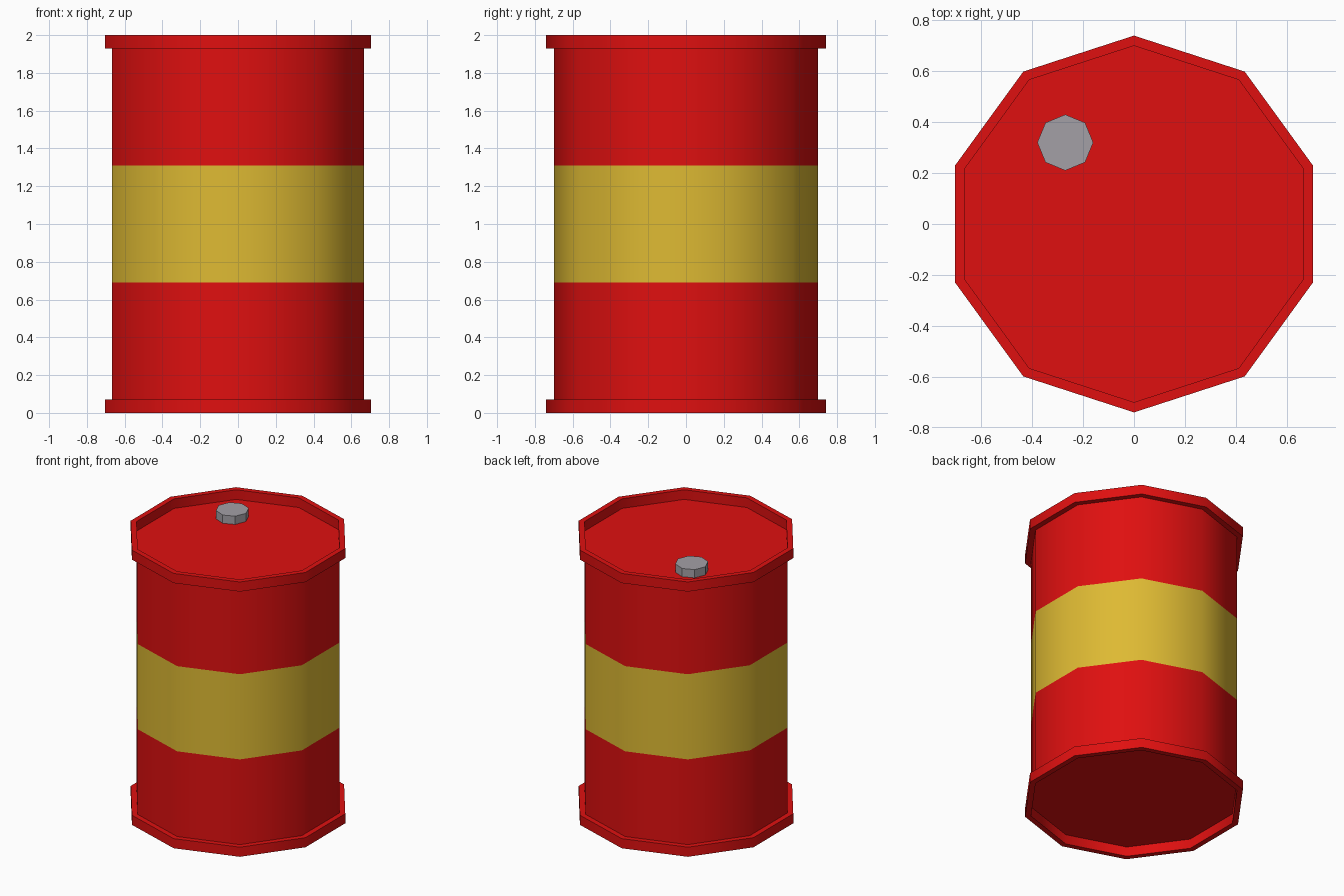
import bpy, bmesh, math

if "Cube" in bpy.data.objects:
    bpy.data.objects.remove(bpy.data.objects["Cube"])


def material(name, rgb):
    m = bpy.data.materials.new(name)
    m.diffuse_color = (*rgb, 1.0)
    m.use_nodes = True
    m.node_tree.nodes["Principled BSDF"].inputs["Base Color"].default_value = m.diffuse_color
    return m


RED = material("red paint", (0.74, 0.005, 0.005))
YELLOW = material("yellow paint", (0.73, 0.49, 0.033))
GREY = material("grey metal", (0.37, 0.35, 0.38))


def lathe(name, profile, sides, mats, closed=False, start=0.0, centre=(0, 0), angle=50):
    """Spin (radius, z) points about z; open profiles get end caps."""
    bm = bmesh.new()
    rings = []
    for r, z in profile:
        ring = []
        for i in range(sides):
            a = start + math.tau * i / sides
            ring.append(bm.verts.new((centre[0] + r * math.cos(a),
                                      centre[1] + r * math.sin(a), z)))
        rings.append(ring)
    pairs = list(zip(rings, rings[1:]))
    if closed:
        pairs.append((rings[-1], rings[0]))
    else:
        bm.faces.new(rings[0][::-1])
        bm.faces.new(rings[-1])
    for lo, hi in pairs:
        for i in range(sides):
            j = (i + 1) % sides
            bm.faces.new((lo[i], lo[j], hi[j], hi[i]))
    bmesh.ops.recalc_face_normals(bm, faces=bm.faces)
    mesh = bpy.data.meshes.new(name)
    bm.to_mesh(mesh)
    bm.free()
    for m in mats:
        mesh.materials.append(m)
    obj = bpy.data.objects.new(name, mesh)
    bpy.context.collection.objects.link(obj)
    bpy.ops.object.select_all(action='DESELECT')
    obj.select_set(True)
    bpy.context.view_layer.objects.active = obj
    bpy.ops.object.shade_smooth_by_angle(angle=math.radians(angle))
    return obj


UP = math.radians(90)

# Ten-sided drum with recessed ends and a yellow middle band
body = lathe("drum_body", [(0.70, 0.07), (0.70, 0.69), (0.70, 1.31), (0.70, 1.93)],
             10, [RED, YELLOW], start=UP)
for p in body.data.polygons:
    if abs(p.normal.z) < 0.5 and 0.69 < p.center.z < 1.31:
        p.material_index = 1

# Raised rims at both ends
for name, z in (("bottom_rim", 0.0), ("top_rim", 1.93)):
    lathe(name, [(0.70, z), (0.74, z), (0.74, z + 0.07), (0.70, z + 0.07)],
          10, [RED], closed=True, start=UP)

# Filler cap on the lid
lathe("filler_cap", [(0.11, 1.93), (0.11, 1.99)], 8, [GREY],
      centre=(-0.27, 0.32), angle=30)
